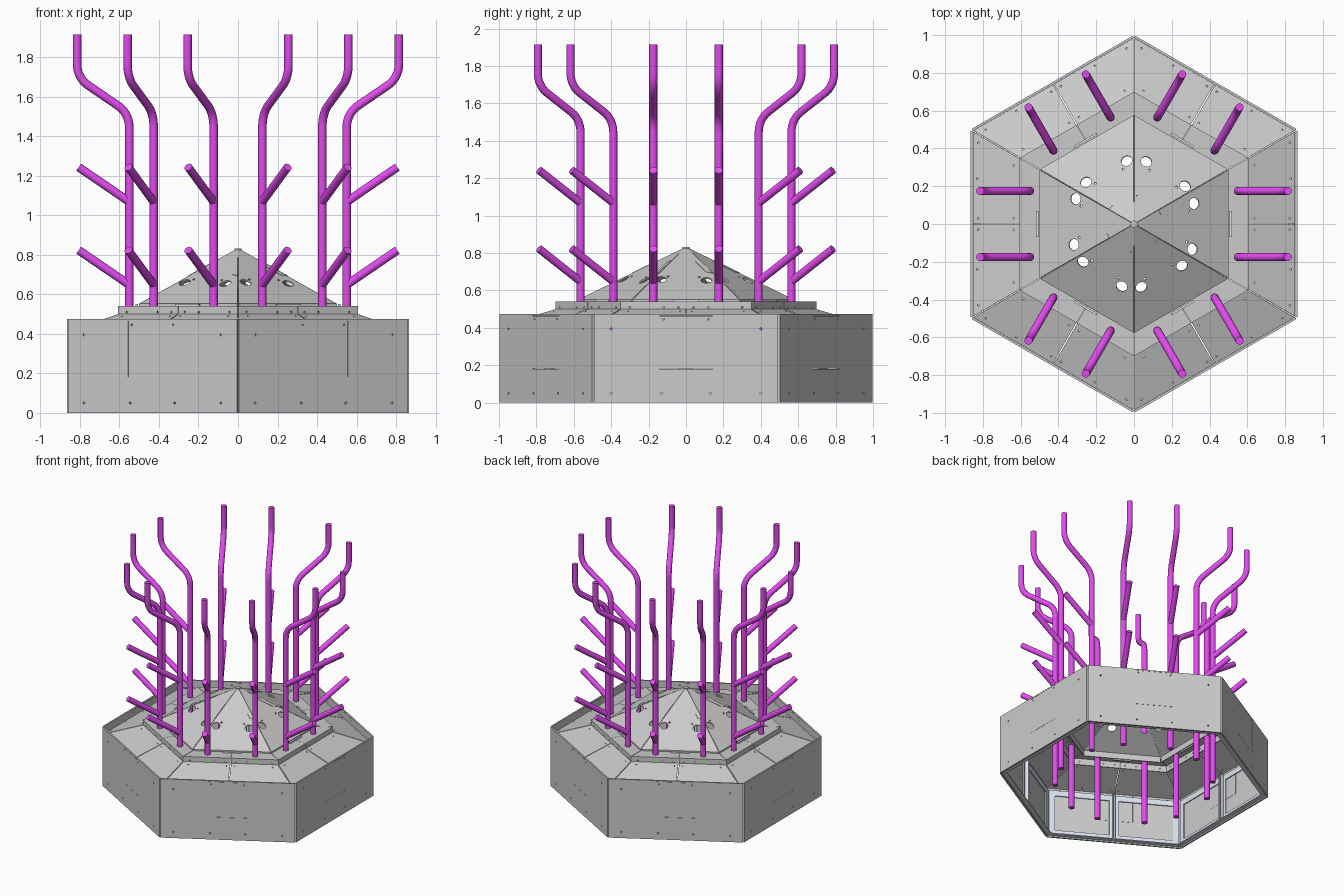
import bpy, bmesh
from math import sin, cos, tan, atan2, radians, pi, sqrt
from mathutils import Vector, Matrix

if "Cube" in bpy.data.objects:
    bpy.data.objects.remove(bpy.data.objects["Cube"])

T30 = tan(radians(30))


def material(name, rgb):
    m = bpy.data.materials.new(name)
    m.diffuse_color = (*rgb, 1)
    m.use_nodes = True
    m.node_tree.nodes["Principled BSDF"].inputs["Base Color"].default_value = m.diffuse_color
    return m


MAGENTA = material("magenta_pipe", (0.76, 0.07, 0.86))
PALE = material("pale_metal", (0.72, 0.77, 0.86))


def curve_to_object(name, curve, matrix, mat=None):
    tmp = bpy.data.objects.new("tmp", curve)
    bpy.context.collection.objects.link(tmp)
    bpy.context.view_layer.update()
    ev = tmp.evaluated_get(bpy.context.evaluated_depsgraph_get())
    mesh = bpy.data.meshes.new_from_object(ev)
    bpy.data.objects.remove(tmp)
    bm = bmesh.new()
    bm.from_mesh(mesh)
    bmesh.ops.remove_doubles(bm, verts=bm.verts, dist=1e-5)
    bm.to_mesh(mesh)
    bm.free()
    mesh.materials.clear()
    if mat:
        mesh.materials.append(mat)
    ob = bpy.data.objects.new(name, mesh)
    bpy.context.collection.objects.link(ob)
    ob.matrix_world = matrix
    return ob


def add_spline(curve, pts, cyclic):
    s = curve.splines.new('POLY')
    s.points.add(len(pts) - 1)
    for p, co in zip(s.points, pts):
        p.co = (*co, 1)
    s.use_cyclic_u = cyclic


def frame(k, a, z, tilt):
    """Local frame on hexagon side k: X along the side, Y inwards/upwards, Z out."""
    ang = k * pi / 3
    d = Vector((cos(ang), sin(ang), 0))
    x = Vector((-sin(ang), cos(ang), 0))
    y = -d * cos(tilt) + Vector((0, 0, sin(tilt)))
    m = Matrix((x, y, x.cross(y))).transposed().to_4x4()
    m.translation = d * a + Vector((0, 0, z))
    return m


def plate(name, k, a, z, tilt, loops, thick, mat=None):
    """Flat sheet from an outline plus hole outlines."""
    c = bpy.data.curves.new(name, 'CURVE')
    c.dimensions = '2D'
    c.fill_mode = 'BOTH'
    c.extrude = thick / 2
    for loop in loops:
        add_spline(c, [(x, y, 0) for x, y in loop], True)
    ob = curve_to_object(name, c, frame(k, a, z, tilt), mat)
    ob.data.shade_flat()
    return ob


def rect(x0, x1, y0, y1):
    return [(x0, y0), (x1, y0), (x1, y1), (x0, y1)]


def circle(x, y, r, n=8):
    return [(x + r * cos(i * 2 * pi / n), y + r * sin(i * 2 * pi / n)) for i in range(n)]


def bolts(pts, r=0.006):
    return [circle(x, y, r) for x, y in pts]


def fillet_path(pts, r, n=8):
    """Polyline with rounded corners."""
    out = [pts[0]]
    for a, b, c in zip(pts, pts[1:], pts[2:]):
        u, v = (a - b).normalized(), (c - b).normalized()
        half = u.angle(v) / 2
        length = r / tan(half)
        centre = b + (u + v).normalized() * (r / sin(half))
        p = (b + u * length - centre).normalized()
        q = (b + v * length - centre).normalized()
        out += [centre + p.slerp(q, i / n) * r for i in range(n + 1)]
    return out + [pts[-1]]


UP = pi / 2
deck_tilt = atan2(0.085, 0.25)
deck_len = sqrt(0.085 ** 2 + 0.25 ** 2)
dome_tilt = atan2(0.28, 0.498)
dome_len = sqrt(0.28 ** 2 + 0.498 ** 2)

for k in range(6):
    # outer wall with bolt holes and a removable hatch
    wall_bolts = [(s * u, 0.05) for u in (0.40, 0.13) for s in (-1, 1)]
    wall_bolts += [(-0.40, 0.395), (0.40, 0.395)]
    plate(f"wall_{k}", k, 0.860, 0, UP,
          [rect(-0.493, 0.493, 0, 0.475), rect(-0.142, 0.142, 0.181, 0.466)]
          + bolts(wall_bolts), 0.012)
    plate(f"wall_hatch_{k}", k, 0.860, 0, UP,
          [rect(-0.1408, 0.1408, 0.1822, 0.4648)]
          + bolts([(-0.12, 0.446), (0.12, 0.446)], 0.005), 0.012)

    # pale inner frame, bottom lip and middle ribs
    plate(f"wall_frame_{k}", k, 0.848, 0.01, UP,
          [rect(-0.484, 0.484, 0, 0.38), rect(-0.44, -0.035, 0.045, 0.335),
           rect(0.035, 0.44, 0.045, 0.335)], 0.008, PALE)
    plate(f"bottom_lip_{k}", k, 0.852, 0.012, 0,
          [[(-0.488, 0), (0.488, 0), (0.468, 0.035), (-0.468, 0.035)]], 0.006, PALE)
    for s in (-1, 1):
        x0, x1 = sorted((s * 0.006, s * 0.012))
        ob = plate(f"wall_rib_{k}_{'l' if s < 0 else 'r'}", k, 0.852, 0.012, 0,
                   [rect(x0, x1, 0, 0.035)], 0.38, PALE)
        ob.location.z += 0.19

    for s, side in ((-1, "left"), (1, "right")):
        # sloping deck panels, two per side
        w0, w1 = 0.852 * T30 - 0.003, 0.602 * T30 - 0.003
        plate(f"deck_{side}_{k}", k, 0.852, 0.412, deck_tilt,
              [[(s * 0.003, 0), (s * w0, 0), (s * w1, deck_len), (s * 0.003, deck_len)]]
              + bolts([(s * 0.03, 0.03), (s * 0.24, 0.025), (s * 0.43, 0.03),
                       (s * 0.03, 0.23), (s * 0.31, 0.23)], 0.005), 0.008)
        # collar: upright band and flat top
        plate(f"collar_band_{side}_{k}", k, 0.602, 0.482, UP,
              [rect(*sorted((s * 0.001, s * 0.347)), 0, 0.058)]
              + bolts([(s * 0.04, 0.028), (s * 0.12, 0.028), (s * 0.30, 0.028)], 0.005), 0.008)
        plate(f"collar_top_{side}_{k}", k, 0.606, 0.537, 0,
              [[(s * 0.001, 0), (s * 0.348, 0), (s * 0.287, 0.106), (s * 0.001, 0.106)]], 0.008)

    # pale bracket joining collar and dome
    plate(f"dome_bracket_{k}", k, 0.512, 0.495, UP,
          [rect(-0.07, 0.07, 0, 0.056)] + bolts([(-0.04, 0.02), (0.04, 0.02)], 0.006),
          0.012, PALE)
    plate(f"dome_skirt_{k}", k, 0.497, 0.50, UP, [rect(-0.284, 0.284, 0, 0.052)], 0.006)

    # dome panel with two large openings and small holes
    holes = []
    for deg, r, size, n in ((19, 0.335, 0.030, 20), (-23.5, 0.335, 0.030, 20),
                            (14, 0.295, 0.007, 8), (-19, 0.295, 0.007, 8)):
        t = radians(deg)
        holes.append(circle(r * sin(t), (0.498 - r * cos(t)) / cos(dome_tilt), size, n))
    hw = 0.498 * T30 - 0.002
    plate(f"dome_panel_{k}", k, 0.498, 0.549, dome_tilt,
          [[(-hw, 0), (hw, 0), (0, dome_len)]] + holes, 0.008)

    # overlapping seam tab on one edge of the panel
    def on_edge(f, inset):
        return (hw * (1 - f) - inset, dome_len * f)
    plate(f"dome_tab_{k}", k, 0.500, 0.553, dome_tilt,
          [[on_edge(0.50, 0), on_edge(0.74, 0), on_edge(0.72, 0.03), on_edge(0.52, 0.03)]], 0.004)

# small cap at the dome peak
bpy.ops.mesh.primitive_cylinder_add(vertices=16, radius=0.018, depth=0.012, location=(0, 0, 0.826))
bpy.context.object.name = "dome_cap"

# twelve bent pipes, each with two slanted branches
main = fillet_path([Vector(p) for p in ((0.55, 0, 0.01), (0.55, 0, 1.515),
                                        (0.814, 0, 1.695), (0.814, 0, 1.915))], 0.13)
branches = [[(0.55, 0, z), (0.806, 0, z + 0.175)] for z in (0.648, 1.068)]
for k in range(6):
    for s, side in ((-1, "left"), (1, "right")):
        c = bpy.data.curves.new("pipe", 'CURVE')
        c.dimensions = '3D'
        c.bevel_depth = 0.0215
        c.bevel_resolution = 4
        c.use_fill_caps = True
        for path in [main] + branches:
            add_spline(c, [(p[0], s * 0.175, p[2]) for p in path], False)
        pipe = curve_to_object(f"pipe_{side}_{k}", c, Matrix.Rotation(k * pi / 3, 4, 'Z'), MAGENTA)
        bpy.ops.object.select_all(action='DESELECT')
        pipe.select_set(True)
        bpy.context.view_layer.objects.active = pipe
        bpy.ops.object.shade_smooth_by_angle(angle=radians(40))
